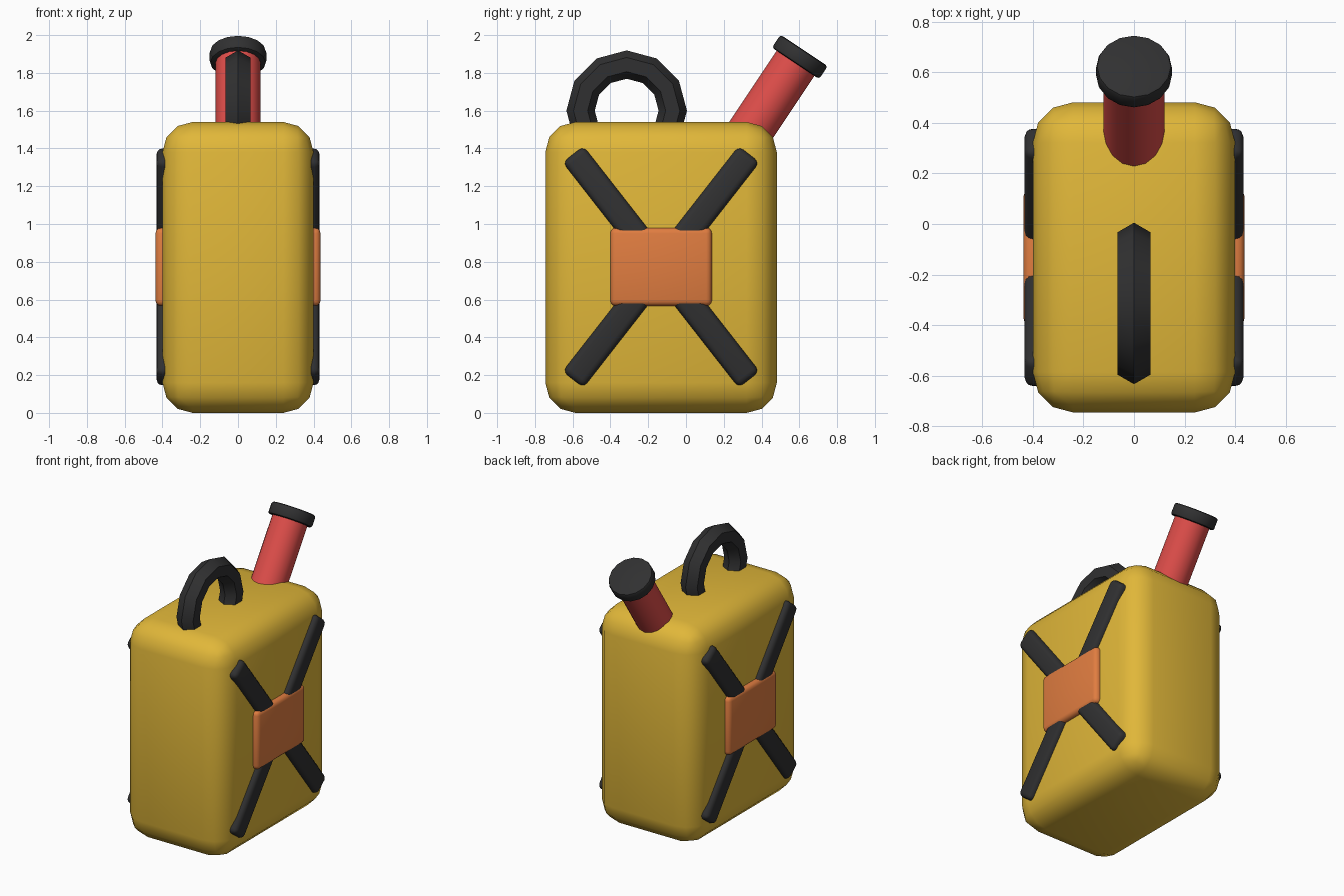
import bpy, math
from mathutils import Vector

if "Cube" in bpy.data.objects:
    bpy.data.objects.remove(bpy.data.objects["Cube"])


def material(name, rgb):
    m = bpy.data.materials.new(name)
    m.diffuse_color = (*rgb, 1)
    m.use_nodes = True
    m.node_tree.nodes["Principled BSDF"].inputs["Base Color"].default_value = m.diffuse_color
    return m


YELLOW = material("yellow", (0.75, 0.474, 0.041))
RED = material("red", (0.745, 0.076, 0.069))
ORANGE = material("orange", (0.75, 0.205, 0.052))
BLACK = material("black", (0.030, 0.030, 0.031))


def finish(name, mat, bevel=0, segments=2, angle=40):
    ob = bpy.context.object
    ob.name = name
    ob.data.materials.append(mat)
    if bevel:
        bpy.ops.object.transform_apply(location=False, rotation=False, scale=True)
        mod = ob.modifiers.new("bevel", 'BEVEL')
        mod.width, mod.segments = bevel, segments
        mod.limit_method = 'ANGLE'
        mod.angle_limit = math.radians(40)
        bpy.ops.object.modifier_apply(modifier=mod.name)
    bpy.ops.object.shade_smooth_by_angle(angle=math.radians(angle))
    return ob


def box(name, mat, loc, size, bevel, segments, tilt=0):
    bpy.ops.mesh.primitive_cube_add(size=1, location=loc, rotation=(tilt, 0, 0))
    bpy.context.object.scale = size
    return finish(name, mat, bevel, segments)


# Rounded can body
CY, CZ = -0.132, 0.77
box("can_body", YELLOW, (0, CY, CZ), (0.8, 1.226, 1.54), 0.16, 3)

# Crossed ribs, reaching through to both sides
for name, s in (("rib_rising", 1), ("rib_falling", -1)):
    box(name, BLACK, (0, CY, CZ + 0.003), (0.864, 1.514, 0.14), 0.032, 3,
        s * math.radians(52))

# Centre plates on both sides
for name, s in (("plate_right", 1), ("plate_left", -1)):
    box(name, ORANGE, (s * 0.387, CY, CZ + 0.003), (0.1, 0.538, 0.414), 0.03, 3)

# Ring handle sunk into the top
bpy.ops.mesh.primitive_torus_add(major_segments=12, minor_segments=6,
                                 major_radius=0.244, minor_radius=0.075,
                                 location=(0, -0.314, 1.60),
                                 rotation=(0, math.pi / 2, 0))
finish("handle", BLACK)

# Tilted spout and its cap share one axis
TILT = math.radians(33.7)
axis = Vector((0, math.sin(TILT), math.cos(TILT)))
cap_centre = Vector((0, 0.602, 1.884))


def tube(name, mat, radius, start, end, bevel=0):
    bpy.ops.mesh.primitive_cylinder_add(
        vertices=16, radius=radius, depth=end - start,
        location=cap_centre + axis * (start + end) / 2, rotation=(-TILT, 0, 0))
    return finish(name, mat, bevel)


tube("spout", RED, 0.12, -0.5, 0)
tube("spout_cap", BLACK, 0.15, -0.04, 0.042, 0.015)
